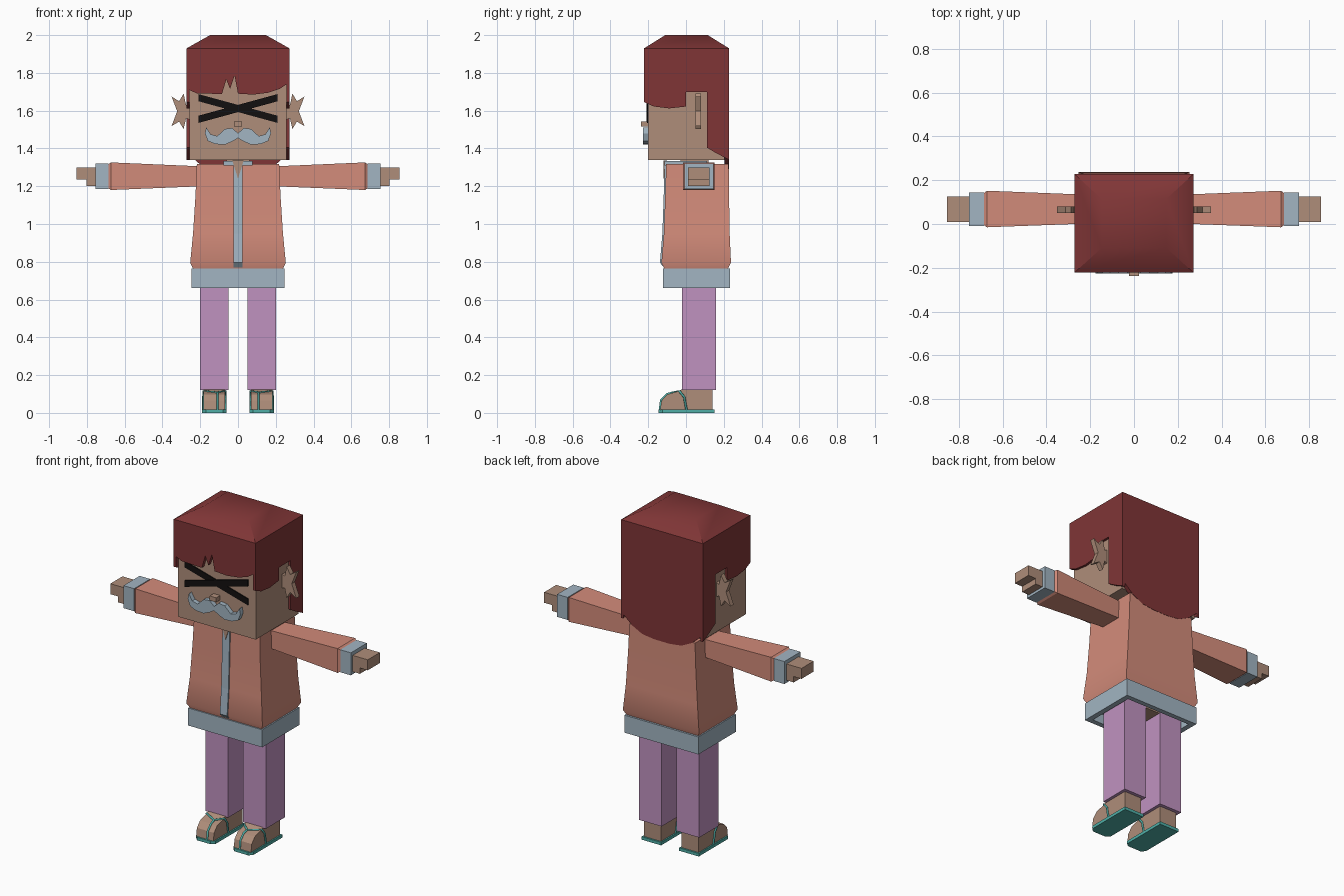
import bpy, bmesh
from mathutils import Vector

cube = bpy.data.objects.get("Cube")
if cube:
    bpy.data.objects.remove(cube)


def material(name, *rgb):
    m = bpy.data.materials.new(name)
    m.use_nodes = True
    m.diffuse_color = (*rgb, 1)
    bsdf = next(n for n in m.node_tree.nodes if n.type == 'BSDF_PRINCIPLED')
    bsdf.inputs["Base Color"].default_value = (*rgb, 1)
    bsdf.inputs["Roughness"].default_value = 0.8
    return m


hair = material("dark_red", 0.215, 0.036, 0.037)
skin = material("tan", 0.43, 0.27, 0.195)
coral = material("coral", 0.65, 0.26, 0.195)
lilac = material("lilac", 0.53, 0.29, 0.53)
trim = material("pale_blue", 0.36, 0.46, 0.54)
teal = material("teal", 0.08, 0.43, 0.39)
black = material("black", 0.006, 0.005, 0.005)


def finish(name, bm, mat, smooth=False):
    bmesh.ops.recalc_face_normals(bm, faces=bm.faces[:])
    me = bpy.data.meshes.new(name)
    bm.to_mesh(me)
    bm.free()
    me.materials.append(mat)
    ob = bpy.data.objects.new(name, me)
    bpy.context.scene.collection.objects.link(ob)
    if smooth:
        bpy.ops.object.select_all(action='DESELECT')
        ob.select_set(True)
        bpy.context.view_layer.objects.active = ob
        bpy.ops.object.shade_smooth_by_angle(angle=0.6)
    return ob


def loft(name, rings, mat, smooth=False):
    """Skin a list of matching point rings and cap both ends."""
    bm = bmesh.new()
    loops = [[bm.verts.new(p) for p in ring] for ring in rings]
    n = len(loops[0])
    for a, b in zip(loops, loops[1:]):
        for i in range(n):
            j = (i + 1) % n
            bm.faces.new((a[i], a[j], b[j], b[i]))
    bm.faces.new(loops[0])
    bm.faces.new(loops[-1])
    return finish(name, bm, mat, smooth)


def box(name, x, y, z, mat):
    ring = lambda h: [(x[0], y[0], h), (x[1], y[0], h), (x[1], y[1], h), (x[0], y[1], h)]
    return loft(name, [ring(z[0]), ring(z[1])], mat)


def level(w, front, back, z):
    return [(-w, front, z), (w, front, z), (w, back, z), (-w, back, z)]


def plate_y(name, outline, y, mat):
    """Extrude an (x, z) outline along y."""
    return loft(name, [[(u, d, v) for u, v in outline] for d in y], mat)


def plate_x(name, outline, x, mat):
    """Extrude a (y, z) outline along x."""
    return loft(name, [[(d, u, v) for u, v in outline] for d in x], mat)


def mirrored(points):
    return points + [(-x, z) for x, z in reversed(points) if x > 0]


def strap(name, points, mat):
    cu = bpy.data.curves.new(name, 'CURVE')
    cu.dimensions = '3D'
    cu.bevel_depth = 0.006
    cu.bevel_resolution = 1
    cu.use_fill_caps = True
    sp = cu.splines.new('POLY')
    sp.points.add(len(points) - 1)
    for p, co in zip(sp.points, points):
        p.co = (*co, 1)
    cu.materials.append(mat)
    ob = bpy.data.objects.new(name, cu)
    bpy.context.scene.collection.objects.link(ob)


# Head and neck
box("head", (-0.258, 0.258), (-0.2, 0.205), (1.34, 1.9), skin)
box("neck", (-0.06, 0.06), (-0.03, 0.12), (1.28, 1.36), skin)
box("nose", (-0.022, 0.022), (-0.238, -0.19), (1.515, 1.542), skin)

# Crossed eye bars
for s, y in ((1, -0.206), (-1, -0.208)):
    plate_y("eye_bar", [(-0.21 * s, 1.688), (-0.21 * s, 1.65),
                        (0.21 * s, 1.535), (0.21 * s, 1.573)], (y, -0.199), black)

# Moustache
plate_y("moustache", mirrored([
    (0, 1.48), (0.03, 1.508), (0.07, 1.503), (0.11, 1.465), (0.145, 1.475), (0.168, 1.512),
    (0.175, 1.48), (0.16, 1.44), (0.12, 1.423), (0.07, 1.42), (0.03, 1.437), (0, 1.455)]),
    (-0.227, -0.199), trim)

# Hair: domed top, fringe, sides and back
loft("hair_top", [level(0.272, -0.222, 0.228, 1.85), level(0.272, -0.222, 0.228, 1.93),
                  level(0.148, -0.11, 0.115, 2.0)], hair, True)
plate_y("hair_fringe", [
    (-0.258, 1.86), (-0.258, 1.71), (-0.22, 1.692), (-0.085, 1.688), (-0.062, 1.765),
    (-0.042, 1.715), (-0.018, 1.785), (0, 1.69), (0.08, 1.685), (0.16, 1.695),
    (0.22, 1.715), (0.258, 1.74), (0.258, 1.86)], (-0.222, -0.198), hair)
plate_y("hair_back", mirrored([
    (0.258, 1.86), (0.258, 1.365), (0.2, 1.315), (0.13, 1.28), (0.05, 1.27)]),
    (0.204, 0.228), hair)
for s in (1, -1):
    plate_x("hair_side", [
        (-0.222, 1.86), (-0.222, 1.645), (-0.17, 1.622), (-0.09, 1.612), (0, 1.622), (0, 1.7),
        (0.11, 1.7), (0.11, 1.405), (0.16, 1.375), (0.228, 1.34), (0.228, 1.86)],
        (0.256 * s, 0.272 * s), hair)

# Jacket
loft("jacket", [level(0.238, -0.115, 0.222, 0.75), level(0.238, -0.115, 0.222, 0.765),
                level(0.253, -0.13, 0.238, 0.795), level(0.238, -0.117, 0.231, 0.95),
                level(0.225, -0.11, 0.228, 1.15), level(0.218, -0.105, 0.226, 1.318)], coral, True)
front = [(-0.105, 0.765), (-0.13, 0.795), (-0.117, 0.95), (-0.11, 1.15), (-0.105, 1.318)]
plate_x("zip", [(y - 0.008, z) for y, z in front] + [(y + 0.01, z) for y, z in front[::-1]],
        (-0.024, 0.024), trim)
box("collar", (-0.076, 0.076), (-0.114, 0.11), (1.31, 1.334), trim)
plate_y("throat", [(-0.03, 1.335), (0.03, 1.335), (0.0, 1.24)], (-0.119, -0.1), skin)

# Hem with a hollow underside
loft("hem", [level(0.215, -0.092, 0.205, 0.72), level(0.215, -0.092, 0.205, 0.66),
             level(0.246, -0.122, 0.234, 0.66), level(0.246, -0.122, 0.234, 0.765)], trim)
box("hips", (-0.195, 0.195), (-0.015, 0.155), (0.69, 0.75), skin)

# Limbs, one set for each side
for s in (1, -1):
    side = "left_" if s > 0 else "right_"

    def span(a, b):
        return (a * s, b * s)

    def arm_ring(x, y0, y1, z0, z1):
        return [(x * s, y0, z0), (x * s, y1, z0), (x * s, y1, z1), (x * s, y0, z1)]

    plate_y(side + "ear", [(x * s, z) for x, z in (
        (0.25, 1.64), (0.275, 1.63), (0.288, 1.69), (0.312, 1.65), (0.352, 1.675),
        (0.322, 1.597), (0.352, 1.518), (0.312, 1.542), (0.288, 1.503), (0.275, 1.56),
        (0.25, 1.55))], (0.05, 0.08), skin)

    loft(side + "sleeve", [arm_ring(0.19, 0.003, 0.133, 1.2, 1.305),
                           arm_ring(0.672, -0.015, 0.152, 1.18, 1.326),
                           arm_ring(0.688, -0.004, 0.14, 1.19, 1.315)], coral)
    box(side + "cuff", span(0.685, 0.755), (-0.008, 0.145), (1.185, 1.32), trim)
    box(side + "palm", span(0.75, 0.803), (0.01, 0.125), (1.2, 1.298), skin)
    box(side + "fingers", span(0.8, 0.855), (0.01, 0.125), (1.235, 1.298), skin)

    box(side + "leg", span(0.05, 0.2), (-0.022, 0.16), (0.12, 0.72), lilac)
    plate_x(side + "foot", [(0.14, 0.015), (0.14, 0.125), (-0.02, 0.125), (-0.05, 0.112),
                            (-0.1, 0.098), (-0.13, 0.065), (-0.137, 0.015)],
            span(0.068, 0.182), skin)

    # Sandal sole with clipped toe corners
    sole = [(0.06, 0.15), (0.06, -0.13), (0.08, -0.146), (0.17, -0.146), (0.19, -0.125), (0.19, 0.15)]
    loft(side + "sole", [[(x * s, y, z) for x, y in sole] for z in (0, 0.018)], teal)
    strap(side + "toe_strap", [(0.108 * s, -0.139, 0.015), (0.108 * s, -0.133, 0.067),
                               (0.108 * s, -0.101, 0.1), (0.11 * s, -0.07, 0.108)], teal)
    for edge in (0.066, 0.184):
        strap(side + "side_strap", [(0.11 * s, -0.07, 0.108), (edge * s, -0.035, 0.115),
                                    (edge * s, -0.01, 0.085), (edge * s, 0.003, 0.015)], teal)
